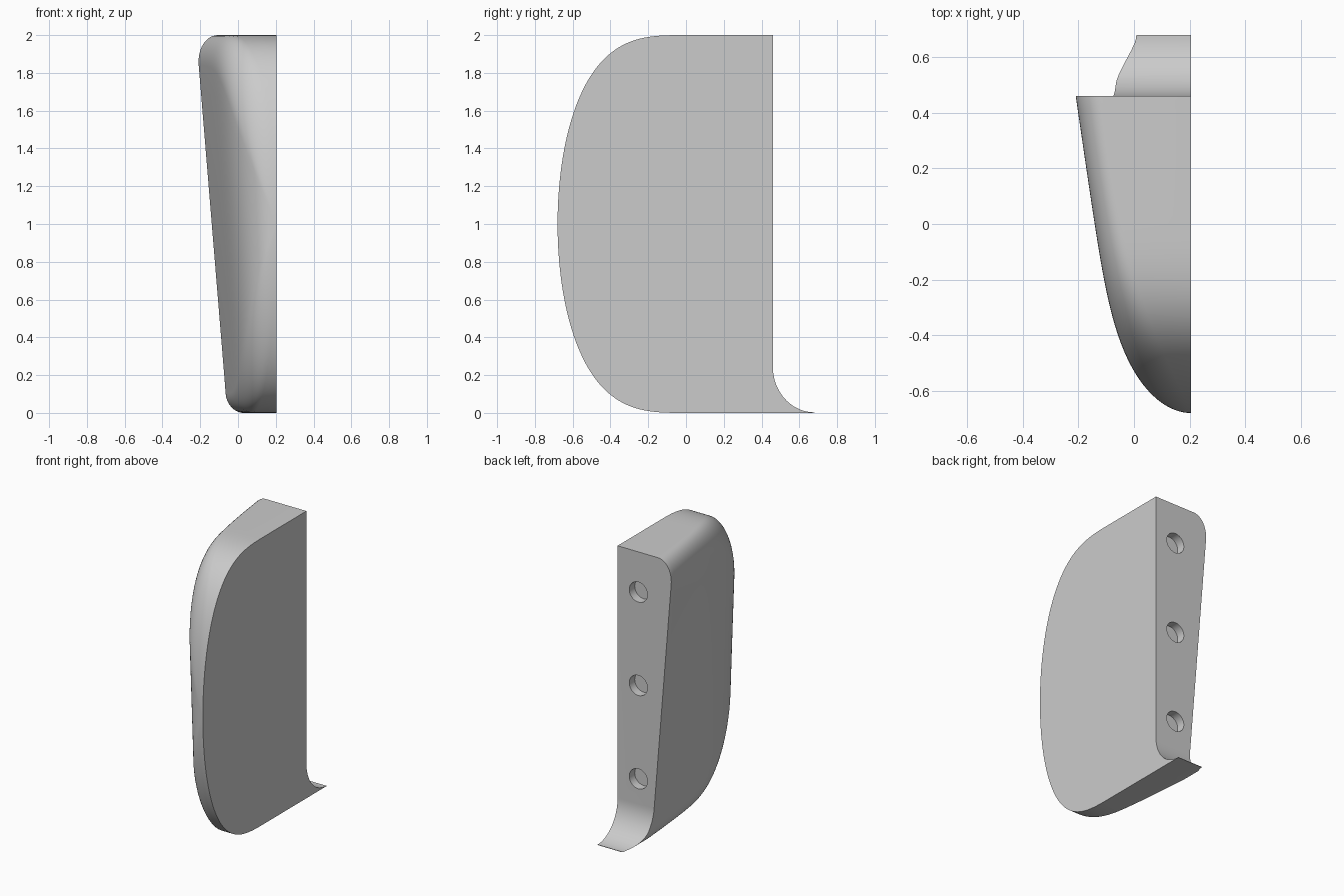
import bpy, bmesh, math

if "Cube" in bpy.data.objects:
    bpy.data.objects.remove(bpy.data.objects["Cube"], do_unlink=True)

FLAT_X = 0.205     # flat mating side
NOSE_Y = -0.68
BACK_Y = 0.46
TAIL_Y = 0.68

grey = bpy.data.materials.new("light_grey")
grey.use_nodes = True
colour = (0.6, 0.6, 0.6, 1)
grey.diffuse_color = colour
grey.node_tree.nodes["Principled BSDF"].inputs["Base Color"].default_value = colour


def make_object(name, bm):
    bmesh.ops.recalc_face_normals(bm, faces=bm.faces)
    mesh = bpy.data.meshes.new(name)
    bm.to_mesh(mesh)
    bm.free()
    mesh.materials.append(grey)
    obj = bpy.data.objects.new(name, mesh)
    bpy.context.collection.objects.link(obj)
    return obj


def lerp(a, b, t):
    return a + (b - a) * t


def section(y):
    """Rounded half section across the body at depth y."""
    u = max(0, -y / -NOSE_Y)
    v = max(0, (BACK_Y - y) / (BACK_Y - NOSE_Y))
    half = math.sqrt(max(0, 1 - u ** 3.2))
    width = (1 - 0.4 * v) * math.sqrt(max(0, 1 - v ** 7.6))
    soft = v ** 3
    top_rx, low_rx = lerp(0.27, 0.9, soft), lerp(0.33, 0.9, soft)
    top_rz, low_rz = lerp(0.16, 0.4, soft) * half, lerp(0.1, 0.4, soft) * half
    top, low = 1 + half, 1 - half
    steps = 12
    pts = [(0, top)]
    for i in range(steps + 1):
        t = math.pi / 2 * i / steps
        pts.append((1 - top_rx * (1 - math.sin(t)), top - top_rz * (1 - math.cos(t))))
    for i in range(1, steps):
        pts.append((1, lerp(top - top_rz, low + low_rz, i / steps)))
    for i in range(steps + 1):
        t = math.pi / 2 * i / steps
        pts.append((1 - low_rx * (1 - math.cos(t)), low + low_rz * (1 - math.sin(t))))
    pts.append((0, low))
    return [(FLAT_X - a * width * (0.262 + 0.0825 * z), y, z) for a, z in pts]


# Body: sections lofted from the tail to the nose
bm = bmesh.new()
rings = []
count = 64
for i in range(count):
    y = NOSE_Y + (TAIL_Y + 0.02 - NOSE_Y) * (1 - i / count) ** 2
    rings.append([bm.verts.new(p) for p in section(y)])
nose = bm.verts.new((FLAT_X, NOSE_Y, 1))
for a, b in zip(rings, rings[1:]):
    for j in range(len(a)):
        k = (j + 1) % len(a)
        bm.faces.new((a[j], a[k], b[k], b[j]))
last = rings[-1]
for j in range(len(last)):
    bm.faces.new((last[j], last[(j + 1) % len(last)], nose))
bm.faces.new(rings[0])
body = make_object("body", bm)

# Back cutter: flat back that sweeps out into a thin tail
profile = [(BACK_Y, 2.2)]
for i in range(25):
    t = math.pi / 2 * i / 24
    profile.append((TAIL_Y - 0.22 * math.cos(t), 0.243 - 0.24 * math.sin(t)))
profile += [(TAIL_Y, -0.2), (0.9, -0.2), (0.9, 2.2)]
bm = bmesh.new()
face = bm.faces.new([bm.verts.new((-0.5, y, z)) for y, z in profile])
side = bmesh.ops.extrude_face_region(bm, geom=[face])["geom"]
bmesh.ops.translate(bm, vec=(1, 0, 0), verts=[g for g in side if isinstance(g, bmesh.types.BMVert)])
cutters = [make_object("back_cutter", bm)]

# Hole cutters: three shallow round sockets in the back
for n, z in enumerate((1.72, 1.07, 0.42)):
    bpy.ops.mesh.primitive_cylinder_add(vertices=40, radius=0.07, depth=0.12,
                                        location=(0.045, BACK_Y, z),
                                        rotation=(math.pi / 2, 0, 0))
    hole = bpy.context.object
    hole.name = "hole_cutter_%d" % (n + 1)
    hole.data.materials.append(grey)
    cutters.append(hole)

# Cut, then discard the cutters
bpy.ops.object.select_all(action="DESELECT")
bpy.context.view_layer.objects.active = body
body.select_set(True)
for cutter in cutters:
    cutter.hide_render = True
    mod = body.modifiers.new(cutter.name, "BOOLEAN")
    mod.operation = "DIFFERENCE"
    mod.solver = "EXACT"
    mod.object = cutter
    bpy.ops.object.modifier_apply(modifier=mod.name)
    bpy.data.objects.remove(cutter, do_unlink=True)

bpy.ops.object.shade_smooth_by_angle(angle=math.radians(35))
